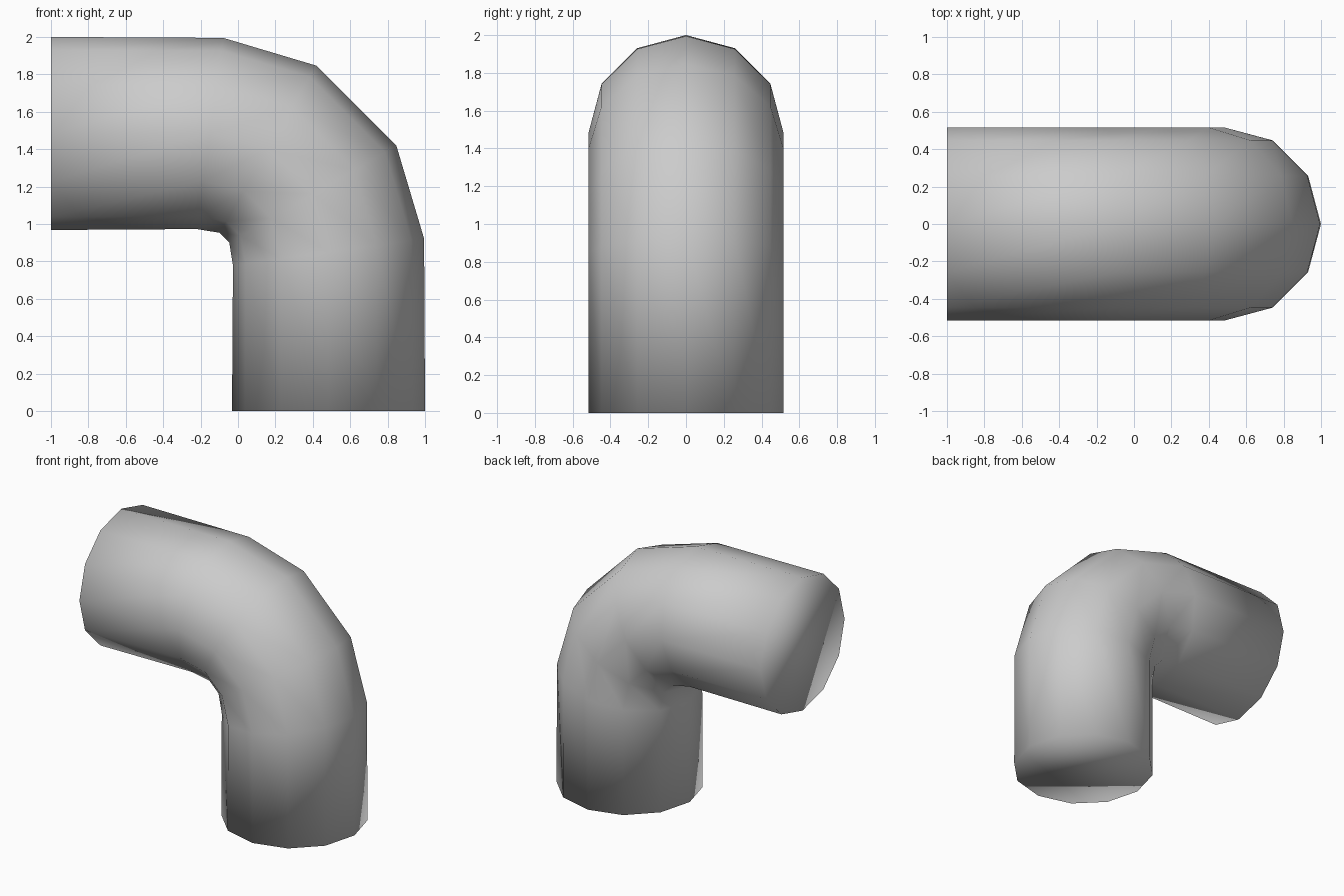
import bpy
import bmesh
from math import sin, cos, radians, pi
from mathutils import Vector

cube = bpy.data.objects.get("Cube")
if cube:
    bpy.data.objects.remove(cube, do_unlink=True)

SIDES = 12
RADIUS = 0.516

# One flat colour
grey = bpy.data.materials.new("plain grey")
grey.use_nodes = True
colour = (0.6, 0.6, 0.6, 1)
grey.diffuse_color = colour
grey.node_tree.nodes["Principled BSDF"].inputs["Base Color"].default_value = colour

# Centre line as (x, z, downward tilt of the pipe in degrees)
half_path = [(-1, 1.484, 0), (-0.15, 1.484, 8), (0.16, 1.4, 30)]
# The second half mirrors the first across the diagonal of the bend
path = half_path + [(z - 1, x + 1, 90 - t) for x, z, t in reversed(half_path)]

# Sweep a twelve-sided ring along the path
bm = bmesh.new()
rings = []
for x, z, tilt in path:
    t = radians(tilt)
    outward = Vector((sin(t), 0, cos(t)))
    side = Vector((0, 1, 0))
    ring = []
    for i in range(SIDES):
        a = 2 * pi * i / SIDES
        offset = (outward * cos(a) + side * sin(a)) * RADIUS
        ring.append(bm.verts.new(Vector((x, 0, z)) + offset))
    rings.append(ring)

for a, b in zip(rings, rings[1:]):
    for i in range(SIDES):
        j = (i + 1) % SIDES
        bm.faces.new((a[i], a[j], b[j], b[i]))

# Flat end caps
bm.faces.new(rings[0])
bm.faces.new(rings[-1])
bmesh.ops.recalc_face_normals(bm, faces=bm.faces)
for face in bm.faces:
    face.smooth = True

mesh = bpy.data.meshes.new("pipe_elbow")
bm.to_mesh(mesh)
bm.free()
mesh.materials.append(grey)
pipe = bpy.data.objects.new("pipe_elbow", mesh)
bpy.context.collection.objects.link(pipe)
